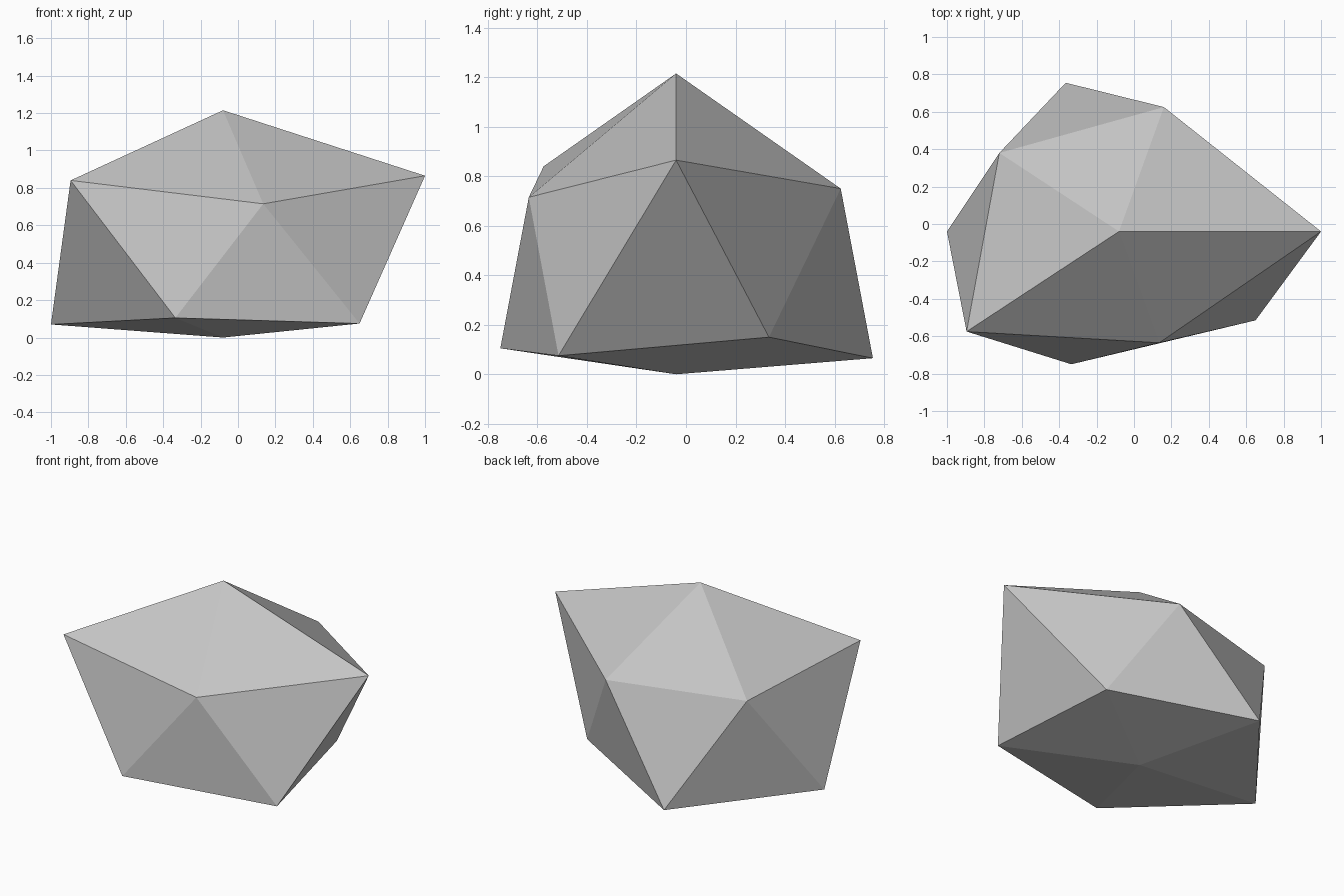
import bpy
import bmesh

# Remove the default cube
default_cube = bpy.data.objects.get("Cube")
if default_cube:
    bpy.data.objects.remove(default_cube, do_unlink=True)


def make_material(name, colour):
    material = bpy.data.materials.new(name)
    material.use_nodes = True
    material.diffuse_color = colour
    shader = material.node_tree.nodes["Principled BSDF"]
    shader.inputs["Base Color"].default_value = colour
    shader.inputs["Roughness"].default_value = 1.0
    return material


def build_rock(name, crown, upper_ring, lower_ring, base, material):
    """Twenty-sided boulder: two staggered rings of corners between two poles."""
    bm = bmesh.new()
    top = bm.verts.new(crown)
    bottom = bm.verts.new(base)
    upper = [bm.verts.new(corner) for corner in upper_ring]
    lower = [bm.verts.new(corner) for corner in lower_ring]
    count = len(upper)
    for i in range(count):
        j = (i + 1) % count
        bm.faces.new((top, upper[i], upper[j]))
        bm.faces.new((upper[i], lower[i], upper[j]))
        bm.faces.new((lower[i], lower[j], upper[j]))
        bm.faces.new((bottom, lower[j], lower[i]))
    bmesh.ops.recalc_face_normals(bm, faces=bm.faces[:])

    mesh = bpy.data.meshes.new(name)
    bm.to_mesh(mesh)
    bm.free()
    mesh.materials.append(material)
    mesh.shade_flat()
    rock = bpy.data.objects.new(name, mesh)
    bpy.context.collection.objects.link(rock)
    return rock


stone_grey = make_material("stone_grey", (0.55, 0.55, 0.55, 1.0))

# Rings run anticlockwise from above; each lower corner sits between two upper ones
build_rock(
    name="rock",
    crown=(-0.08, -0.04, 1.215),
    upper_ring=[
        (1.0, -0.04, 0.865),
        (0.16, 0.625, 0.75),
        (-0.72, 0.38, 0.75),
        (-0.895, -0.575, 0.84),
        (0.135, -0.635, 0.715),
    ],
    lower_ring=[
        (0.5, 0.335, 0.15),
        (-0.365, 0.755, 0.065),
        (-1.0, -0.04, 0.07),
        (-0.335, -0.75, 0.105),
        (0.65, -0.515, 0.075),
    ],
    base=(-0.08, -0.04, 0.0),
    material=stone_grey,
)
